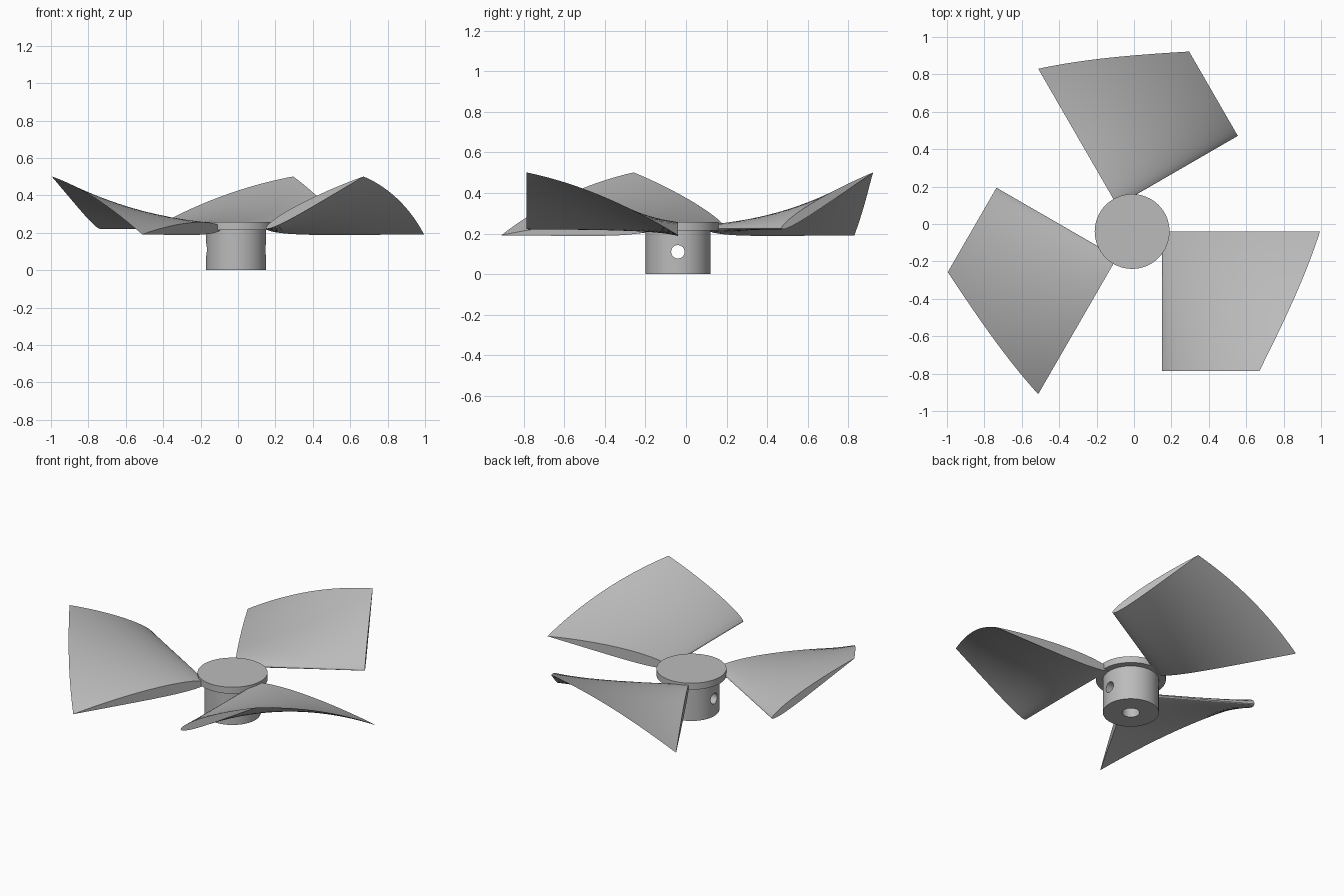
import bpy, bmesh, math
from mathutils import Matrix, Vector

cube = bpy.data.objects.get("Cube")
if cube:
    bpy.data.objects.remove(cube, do_unlink=True)

HUB = Vector((-0.01, -0.04, 0))   # rotation axis

grey = bpy.data.materials.new("plain grey")
grey.use_nodes = True
grey.diffuse_color = (0.5, 0.5, 0.5, 1)
grey.node_tree.nodes["Principled BSDF"].inputs["Base Color"].default_value = (0.5, 0.5, 0.5, 1)


def finish(obj, angle=30):
    obj.data.materials.clear()
    obj.data.materials.append(grey)
    bpy.ops.object.select_all(action='DESELECT')
    obj.select_set(True)
    bpy.context.view_layer.objects.active = obj
    bpy.ops.object.shade_smooth_by_angle(angle=math.radians(angle))


def cylinder(name, radius, z0, z1, sides=64):
    bpy.ops.mesh.primitive_cylinder_add(vertices=sides, radius=radius, depth=z1 - z0,
                                        location=HUB + Vector((0, 0, (z0 + z1) / 2)))
    obj = bpy.context.object
    obj.name = name
    return obj


def cut(target, cutter):
    mod = target.modifiers.new("hole", 'BOOLEAN')
    mod.operation = 'DIFFERENCE'
    mod.solver = 'EXACT'
    mod.object = cutter
    bpy.context.view_layer.objects.active = target
    bpy.ops.object.modifier_apply(modifier=mod.name)
    bpy.data.objects.remove(cutter, do_unlink=True)


# Hub with a shaft bore from below and a cross pin hole
hub = cylinder("hub", 0.16, 0, 0.218)
cut(hub, cylinder("shaft_bore", 0.05, -0.1, 0.19, 32))
pin = cylinder("pin_hole", 0.033, -0.2, 0.42, 32)
pin.rotation_euler.y = math.pi / 2
bpy.context.view_layer.update()
cut(hub, pin)
finish(hub)

# Cap flange on top of the hub
finish(cylinder("cap_flange", 0.2, 0.216, 0.257))


# Airfoil outline, chord 0..1, blunt nose at the root and sharp tail at the tip
def airfoil(n=20, thick=0.08, camber=0.012):
    def half(u):
        return 5 * thick * (0.2969 * math.sqrt(u) - 0.126 * u - 0.3516 * u**2
                            + 0.2843 * u**3 - 0.1036 * u**4)
    us = [(1 - math.cos(math.pi * i / n)) / 2 for i in range(n + 1)]
    mid = lambda u: camber * 4 * u * (1 - u)
    upper = [(u, mid(u) + half(u)) for u in reversed(us)]
    lower = [(u, mid(u) - half(u)) for u in us[1:-1]]
    return upper + lower


# Blade: airfoil swept along -y while it twists up and its chord shortens
def blade_mesh(steps=24):
    bm = bmesh.new()
    outline = airfoil()
    rings = []
    for i in range(steps + 1):
        t = i / steps
        chord = 0.845 + (0.59 - 0.845) * t
        a = math.radians(-2.2 + 30.2 * t)
        rings.append([bm.verts.new((0.16 + chord * (u * math.cos(a) - w * math.sin(a)),
                                    -0.745 * t,
                                    0.224 + chord * (u * math.sin(a) + w * math.cos(a))))
                      for u, w in outline])
    n = len(outline)
    for r, s in zip(rings, rings[1:]):
        for j in range(n):
            k = (j + 1) % n
            bm.faces.new((r[j], r[k], s[k], s[j]))
    bm.faces.new(rings[0])
    bm.faces.new(rings[-1])
    bmesh.ops.recalc_face_normals(bm, faces=bm.faces)
    mesh = bpy.data.meshes.new("blade")
    bm.to_mesh(mesh)
    bm.free()
    return mesh


# Three blades evenly spaced round the hub
for i, name in enumerate(("left_blade", "back_blade", "right_blade")):
    blade = bpy.data.objects.new(name, blade_mesh())
    blade.matrix_world = Matrix.Translation(HUB) @ Matrix.Rotation(math.radians(120 * i), 4, 'Z')
    bpy.context.collection.objects.link(blade)
    finish(blade)
